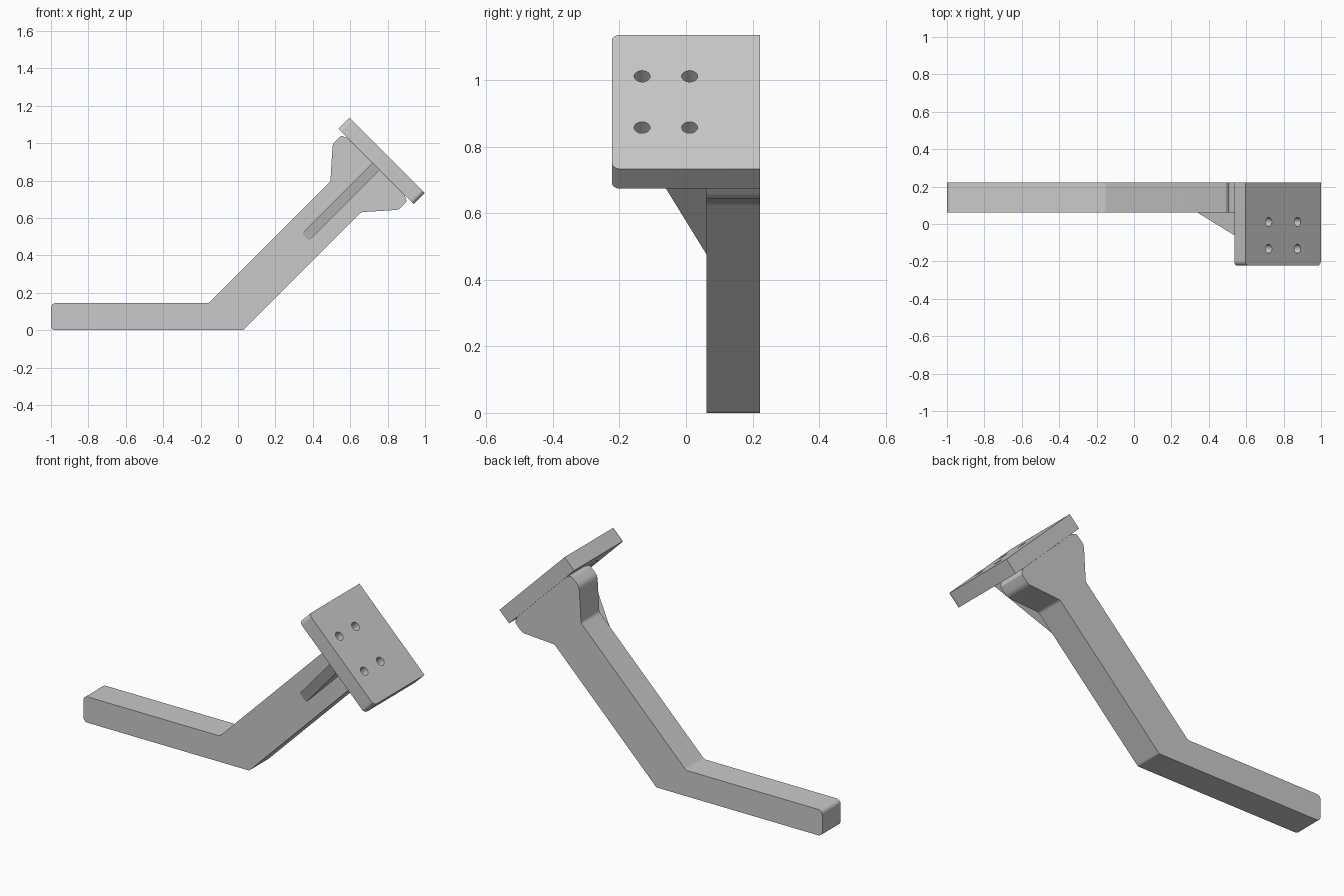
import bpy
import bmesh
from math import radians, sin, cos
from mathutils import Matrix, Vector

if "Cube" in bpy.data.objects:
    bpy.data.objects.remove(bpy.data.objects["Cube"], do_unlink=True)

grey = bpy.data.materials.new("plain grey")
grey.use_nodes = True
COLOUR = (0.59, 0.59, 0.59, 1)
grey.diffuse_color = COLOUR
grey.node_tree.nodes["Principled BSDF"].inputs["Base Color"].default_value = COLOUR

# Axes: along the tilted plate, out of its face, and the world axes
X, Y, Z = Vector((1, 0, 0)), Vector((0, 1, 0)), Vector((0, 0, 1))
ALONG = Vector((1, 0, -1)).normalized()
OUT = Vector((1, 0, 1)).normalized()


def frame(a, b):
    return Matrix((a, b, a.cross(b))).transposed().to_4x4()


def rounded(corners, steps=6):
    """Replace each (x, y, radius) corner by a fillet arc."""
    result = []
    for i, (x, y, r) in enumerate(corners):
        p = Vector((x, y))
        if r == 0:
            result.append(p)
            continue
        a = (Vector(corners[i - 1][:2]) - p).normalized()
        b = (Vector(corners[(i + 1) % len(corners)][:2]) - p).normalized()
        half = a.angle(b) / 2
        centre = p + (a + b).normalized() * r / sin(half)
        reach = r * cos(half) / sin(half)
        start, end = p + a * reach - centre, p + b * reach - centre
        for k in range(steps + 1):
            result.append(centre + start.lerp(end, k / steps).normalized() * r)
    return result


def prism(name, corners, low, high, axes):
    """Extrude a 2D profile along the third axis of the given frame."""
    bm = bmesh.new()
    base = bm.faces.new([bm.verts.new((p.x, p.y, low)) for p in rounded(corners)])
    top = bmesh.ops.extrude_face_region(bm, geom=[base], use_keep_orig=True)["geom"]
    bmesh.ops.translate(bm, vec=(0, 0, high - low),
                        verts=[v for v in top if isinstance(v, bmesh.types.BMVert)])
    bmesh.ops.transform(bm, matrix=axes, verts=bm.verts)
    bmesh.ops.recalc_face_normals(bm, faces=bm.faces)
    mesh = bpy.data.meshes.new(name)
    bm.to_mesh(mesh)
    bm.free()
    mesh.materials.append(grey)
    obj = bpy.data.objects.new(name, mesh)
    bpy.context.collection.objects.link(obj)
    return obj


BACK, ARM_FRONT = 0.223, 0.061
PLATE_IN, PLATE_OUT = 1.141, 1.225
MID = -0.0975

# Bent arm with a flared head that meets the plate
arm = prism("bent_arm", [
    (-1, 0, 0.025), (0.027, 0, 0.02), (0.658, 0.631, 0.03),
    (0.86, 0.644, 0.05), (0.903, 0.69, 0.015), (0.89, 0.723, 0),
    (0.585, 1.028, 0), (0.552, 1.04, 0.015), (0.506, 0.997, 0.05),
    (0.494, 0.795, 0.03), (-0.156, 0.145, 0.03), (-1, 0.145, 0.025),
], -BACK, -ARM_FRONT, frame(X, Z))

# Square mounting plate, rounded on its two front corners
plate = prism("mounting_plate", [
    (MID - 0.285, -BACK, 0.025), (MID + 0.285, -BACK, 0.025),
    (MID + 0.285, BACK, 0), (MID - 0.285, BACK, 0),
], PLATE_IN, PLATE_OUT, frame(ALONG, Y))

# Triangular rib bracing the plate against the arm
rib = prism("support_rib", [
    (0.606, ARM_FRONT, 0), (PLATE_IN, -0.172, 0), (PLATE_IN, ARM_FRONT, 0),
], -MID - 0.028, -MID + 0.028, frame(OUT, Y))

# Four screw holes through the plate
bm = bmesh.new()
for u in (MID - 0.109, MID + 0.109):
    for y in (-0.132, 0.011):
        place = frame(ALONG, Y) @ Matrix.Translation((u, y, (PLATE_IN + PLATE_OUT) / 2))
        bmesh.ops.create_cone(bm, cap_ends=True, segments=32, radius1=0.024,
                              radius2=0.024, depth=0.2, matrix=place)
mesh = bpy.data.meshes.new("hole_cutter")
bm.to_mesh(mesh)
bm.free()
mesh.materials.append(grey)
cutter = bpy.data.objects.new("hole_cutter", mesh)
bpy.context.collection.objects.link(cutter)
cutter.hide_render = True
cut = plate.modifiers.new("screw_holes", "BOOLEAN")
cut.operation = "DIFFERENCE"
cut.solver = "EXACT"
cut.object = cutter

# Apply the holes, then smooth the fillets only
bpy.context.view_layer.update()
drilled = bpy.data.meshes.new_from_object(
    plate.evaluated_get(bpy.context.evaluated_depsgraph_get()))
plate.modifiers.clear()
plate.data = drilled
bpy.data.objects.remove(cutter, do_unlink=True)

for obj in bpy.context.view_layer.objects:
    obj.select_set(obj in (arm, plate, rib))
bpy.context.view_layer.objects.active = arm
bpy.ops.object.shade_smooth_by_angle(angle=radians(30))
